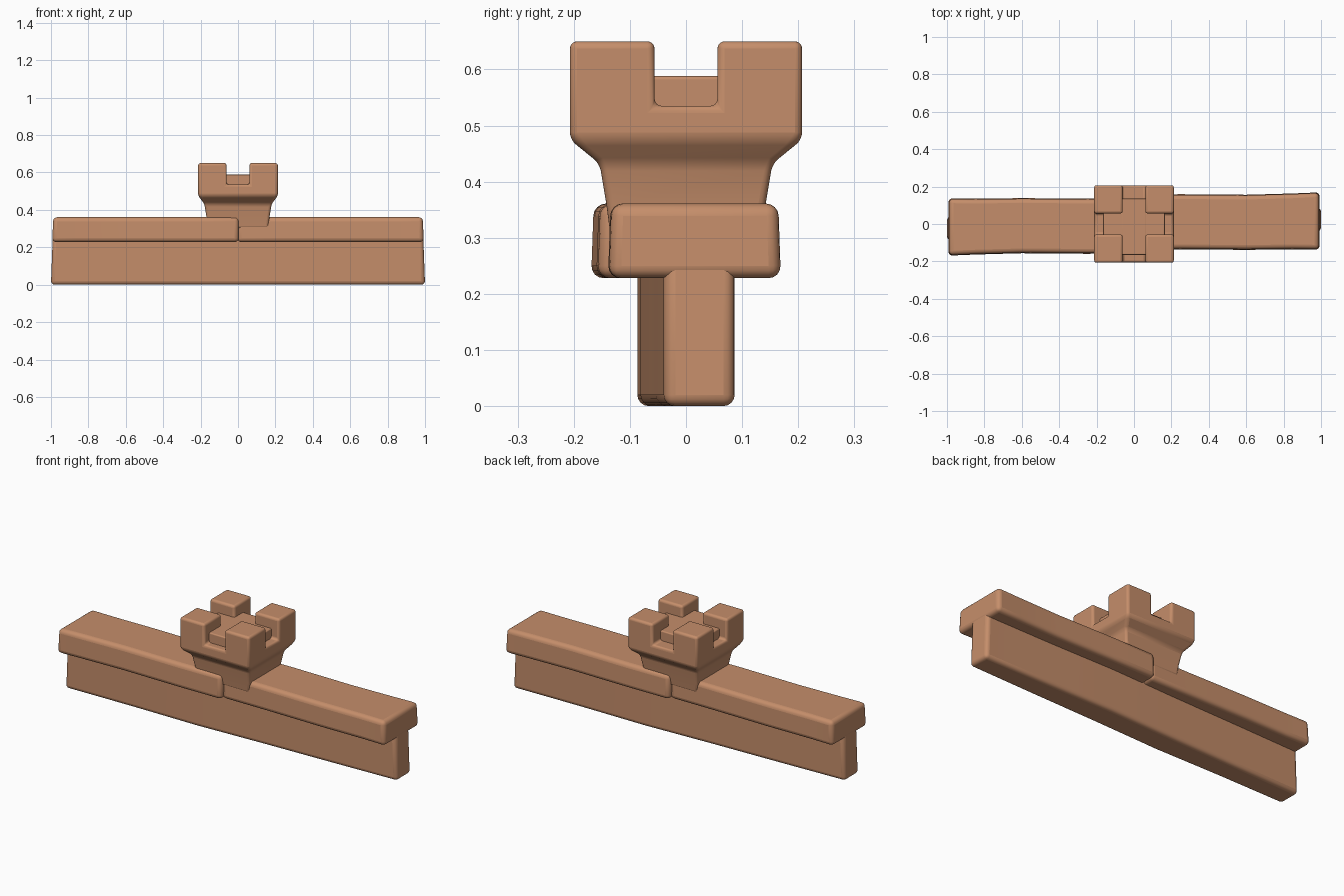
import bpy, bmesh, math

if "Cube" in bpy.data.objects:
    bpy.data.objects.remove(bpy.data.objects["Cube"])

clay = bpy.data.materials.new("clay brown")
clay.diffuse_color = (0.56, 0.27, 0.145, 1)
clay.use_nodes = True
clay.node_tree.nodes["Principled BSDF"].inputs["Base Color"].default_value = clay.diffuse_color


def loft(name, rings, bevel=0.0):
    """Skin four-point rings into a closed block with rounded edges."""
    bm = bmesh.new()
    vs = [[bm.verts.new(p) for p in r] for r in rings]
    for a, b in zip(vs, vs[1:]):
        for i in range(4):
            j = (i + 1) % 4
            bm.faces.new((a[i], a[j], b[j], b[i]))
    bm.faces.new(vs[0])
    bm.faces.new(vs[-1])
    bmesh.ops.recalc_face_normals(bm, faces=bm.faces)
    me = bpy.data.meshes.new(name)
    bm.to_mesh(me)
    bm.free()
    ob = bpy.data.objects.new(name, me)
    bpy.context.collection.objects.link(ob)
    me.materials.append(clay)
    if bevel:
        round_edges(ob, bevel)
    return ob


def round_edges(ob, width):
    m = ob.modifiers.new("round", 'BEVEL')
    m.width = width
    m.segments = 4
    m.limit_method = 'ANGLE'
    m.angle_limit = math.radians(25)
    for o in bpy.context.selected_objects:
        o.select_set(False)
    ob.select_set(True)
    bpy.context.view_layer.objects.active = ob
    bpy.ops.object.shade_smooth_by_angle(angle=math.radians(35))


def rect_z(x0, x1, y0, y1, z):
    return [(x0, y0, z), (x1, y0, z), (x1, y1, z), (x0, y1, z)]


def box(name, x0, x1, y0, y1, z0, z1, bevel=0.0):
    return loft(name, [rect_z(x0, x1, y0, y1, z) for z in (z0, z1)], bevel)


# Thin lower wall, slightly S-curved, ends leaning in at the top
stations = [(-1, -0.024, 0.063), (-0.6, -0.014, 0.067), (-0.2, -0.008, 0.073),
            (0.2, 0.008, 0.073), (0.6, 0.014, 0.067), (1, 0.024, 0.063)]
loft("lower_wall", [[(x, c - h, 0), (x, c + h, 0),
                     (x * 0.99, c + h, 0.27), (x * 0.99, c - h, 0.27)]
                    for x, c, h in stations], 0.02)

# Wide walkway slabs: two halves, offset either side of the middle seam
half = [(-0.004, 0.010, 0.147), (0.25, 0.012, 0.148), (0.6, 0.009, 0.148),
        (0.85, 0.014, 0.150), (0.993, 0.016, 0.154)]
for side, name in ((1, "walkway_right"), (-1, "walkway_left")):
    rings = []
    for x, c, h in half:
        x, c = x * side, c * side
        xt = x * 0.995
        rings.append([(x, c - h, 0.228), (x, c + h, 0.228),
                      (xt, c + h * 0.97, 0.361), (xt, c - h * 0.97, 0.361)])
    loft(name, rings, 0.022)

# Flared tower with four corner merlons left by two crossing slots
profile = [(0.30, 0.163, 0.134), (0.36, 0.168, 0.142), (0.432, 0.180, 0.154),
           (0.475, 0.213, 0.207), (0.65, 0.213, 0.207)]
tower = loft("tower", [rect_z(-a, a, -b, b, z) for z, a, b in profile])
slots = [box("slot_cutter_x", -0.4, 0.4, -0.056, 0.056, 0.535, 0.9),
         box("slot_cutter_y", -0.061, 0.061, -0.4, 0.4, 0.535, 0.9)]
for s in slots:
    s.hide_render = True
    s.hide_viewport = True
    m = tower.modifiers.new("slot", 'BOOLEAN')
    m.operation = 'DIFFERENCE'
    m.solver = 'EXACT'
    m.object = s
# Apply the cuts, then remove the cutters
dg = bpy.context.evaluated_depsgraph_get()
cut = bpy.data.meshes.new_from_object(tower.evaluated_get(dg))
tower.modifiers.clear()
tower.data = cut
for s in slots:
    bpy.data.objects.remove(s)
round_edges(tower, 0.013)

# Raised cross-shaped floor inside the battlements
box("floor_across", -0.165, 0.165, -0.062, 0.062, 0.50, 0.588, 0.006)
box("floor_along", -0.067, 0.067, -0.165, 0.135, 0.50, 0.5885, 0.006)
